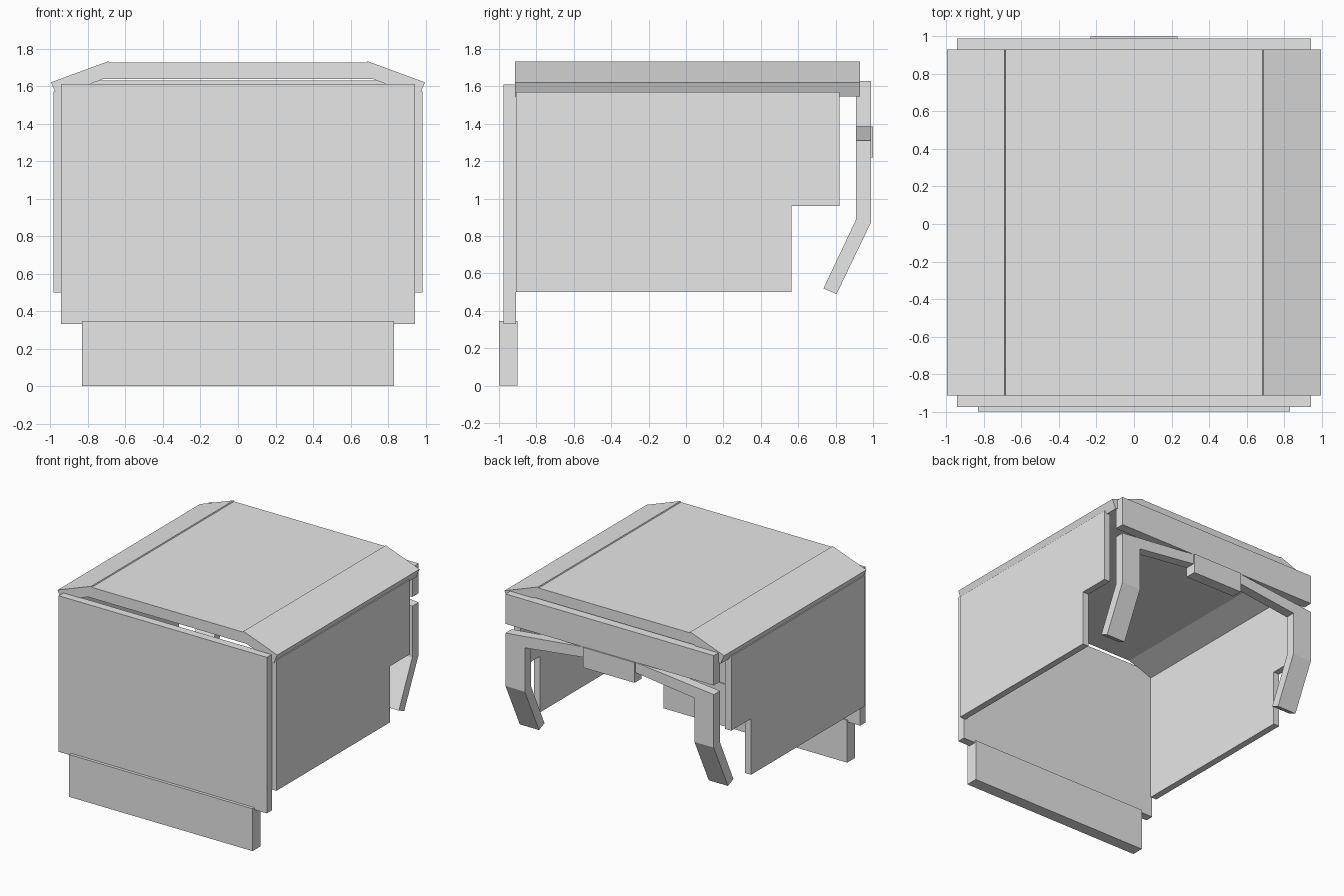
import bpy
import bmesh
from mathutils import Vector

default = bpy.data.objects.get("Cube")
if default:
    bpy.data.objects.remove(default, do_unlink=True)

grey = bpy.data.materials.new("plain_grey")
grey.use_nodes = True
grey.diffuse_color = (0.8, 0.8, 0.8, 1)
grey.node_tree.nodes["Principled BSDF"].inputs["Base Color"].default_value = (0.8, 0.8, 0.8, 1)


def finish(name, bm):
    bmesh.ops.recalc_face_normals(bm, faces=bm.faces)
    mesh = bpy.data.meshes.new(name)
    bm.to_mesh(mesh)
    bm.free()
    mesh.materials.append(grey)
    obj = bpy.data.objects.new(name, mesh)
    bpy.context.collection.objects.link(obj)
    return obj


def prism(name, profile, axis, start, end):
    """Extrude a closed profile along x (profile in y, z) or y (profile in x, z)."""
    bm = bmesh.new()
    if axis == "x":
        verts = [bm.verts.new((start, a, b)) for a, b in profile]
        move = Vector((end - start, 0, 0))
    else:
        verts = [bm.verts.new((a, start, b)) for a, b in profile]
        move = Vector((0, end - start, 0))
    face = bm.faces.new(verts)
    new = bmesh.ops.extrude_face_region(bm, geom=[face])["geom"]
    bmesh.ops.translate(bm, vec=move, verts=[v for v in new if isinstance(v, bmesh.types.BMVert)])
    return finish(name, bm)


def panel(name, half_width, y0, y1, z0, z1):
    w = half_width
    return prism(name, [(-w, z0), (w, z0), (w, z1), (-w, z1)], "y", y0, y1)


def mirrored(half):
    """Complete a right-to-left symmetric profile from its +x half."""
    return half + [(-x, z) for x, z in reversed(half)]


# Front: large panel and low skirt
panel("front_panel", 0.945, -0.975, -0.908, 0.33, 1.61)
panel("front_skirt", 0.833, -1.0, -0.9, 0.0, 0.347)

# Roof: flat slab with sloping edges standing slightly proud at the creases
roof_half = [(0.72, 1.637), (0.965, 1.545), (0.997, 1.62), (0.69, 1.733), (0.686, 1.725)]
prism("roof", mirrored(roof_half), "y", -0.915, 0.93)

# Back: upper bar and the centre plate below it
panel("back_upper_bar", 0.945, 0.91, 0.99, 1.385, 1.63)
panel("back_centre_plate", 0.233, 0.908, 1.0, 1.22, 1.386)

# Sides, sloping back arms and bent back legs
side_profile = [(-0.908, 0.5), (0.563, 0.5), (0.563, 0.96), (0.82, 0.96), (0.82, 1.57), (-0.908, 1.57)]
leg_profile = [(0.91, 1.235), (0.91, 0.89), (0.735, 0.52), (0.805, 0.49), (0.99, 0.875), (0.99, 1.235)]
arm_profile = [(0.945, 1.235), (0.945, 1.31), (0.233, 1.385), (0.233, 1.30), (0.77, 1.235)]
for side, s in (("left", 1), ("right", -1)):
    prism(side + "_side_panel", side_profile, "x", s * 0.93, s * 0.985)
    prism(side + "_back_leg", leg_profile, "x", s * 0.77, s * 0.945)
    prism(side + "_back_arm", [(s * x, z) for x, z in arm_profile], "y", 0.91, 0.99)
